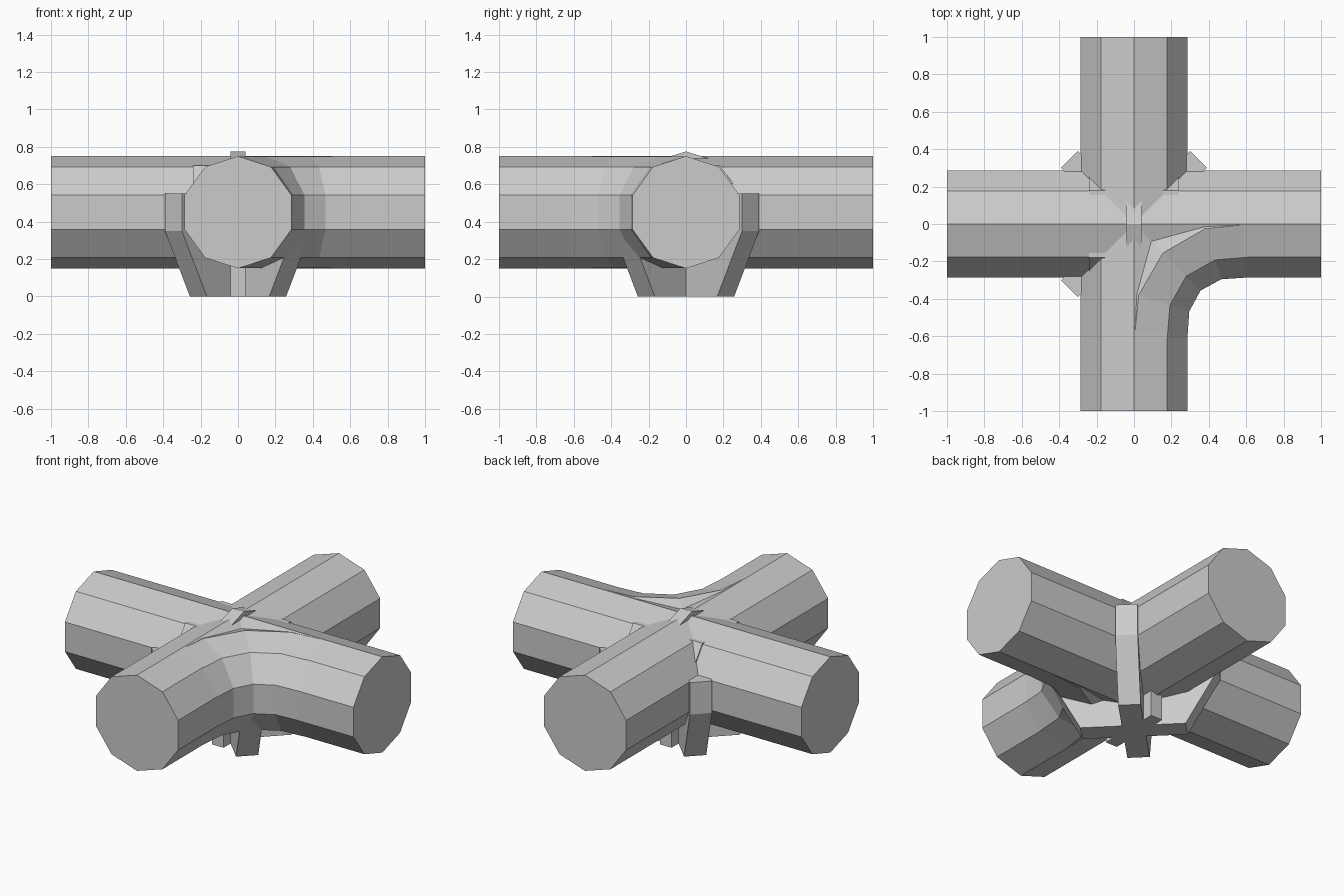
import bpy, bmesh
from math import sin, cos, pi, radians
from mathutils import Vector, Matrix

if "Cube" in bpy.data.objects:
    bpy.data.objects.remove(bpy.data.objects["Cube"])

CZ = 0.45   # height of the pipe axes


def make_object(name, bm):
    bmesh.ops.recalc_face_normals(bm, faces=bm.faces)
    me = bpy.data.meshes.new(name)
    bm.to_mesh(me)
    bm.free()
    ob = bpy.data.objects.new(name, me)
    bpy.context.collection.objects.link(ob)
    return ob


def pipe(name, path, radius=0.3, sides=10):
    """Sweep a ten-sided section with a corner on top along a level path."""
    bm = bmesh.new()
    pts = [Vector((x, y, CZ)) for x, y in path]
    rings = []
    for i, p in enumerate(pts):
        a, b = pts[max(i - 1, 0)], pts[min(i + 1, len(pts) - 1)]
        t = ((p - a).normalized() + (b - p).normalized()).normalized()
        side = t.cross(Vector((0, 0, 1)))
        rings.append([bm.verts.new(p + radius * (sin(k * 2 * pi / sides) * side
                                   + Vector((0, 0, cos(k * 2 * pi / sides)))))
                      for k in range(sides)])
    for r, s in zip(rings, rings[1:]):
        for k in range(sides):
            n = (k + 1) % sides
            bm.faces.new((r[k], r[n], s[n], s[k]))
    bm.faces.new(rings[0])
    bm.faces.new(rings[-1])
    return make_object(name, bm)


def plate(name, profile, half, angle):
    """Extrude an upright (distance, z) profile both ways, then turn it about z."""
    bm = bmesh.new()
    a, b = ([bm.verts.new((d, w, z)) for d, z in profile] for w in (-half, half))
    n = len(a)
    for i in range(n):
        j = (i + 1) % n
        bm.faces.new((a[i], a[j], b[j], b[i]))
    bm.faces.new(a)
    bm.faces.new(b)
    bm.transform(Matrix.Rotation(radians(angle), 4, 'Z'))
    return make_object(name, bm)


def mirrored(half_profile):
    return half_profile + [(-d, z) for d, z in reversed(half_profile)]


# straight crossing pipes
pipe("pipe_left_right", [(-1, 0), (1, 0)])
pipe("pipe_front_back", [(0, -1), (0, 1)])

# elbow joining the front and right arms
half_bend = [(0, -0.999), (0, -0.63), (0.025, -0.38)]
pipe("pipe_elbow",
     half_bend + [(0.155, -0.155)] + [(-y, -x) for x, y in reversed(half_bend)],
     0.2985)

# diagonal cradle ribs that form the four feet
rib = mirrored([(0.488, 0.55), (0.488, 0.35), (0.30, 0.0)])
for i, ang in enumerate((45, 135)):
    plate(f"cradle_rib_{i + 1}", rib, 0.064, ang)

# strap under the crossing and small clip on top
plate("bottom_strap", mirrored([(0.2, 0.0), (0.2, 0.2)]), 0.04, 90)
plate("top_clip", [(-0.13, 0.735), (0, 0.775), (0.13, 0.735), (0, 0.65)], 0.04, 90)

# collar hidden in the joint, showing only at the inner corners
plate("joint_collar", mirrored([(0.18, 0.70), (0.262, 0.59), (0.262, 0.35), (0.18, 0.22)]),
      0.24, 90)
